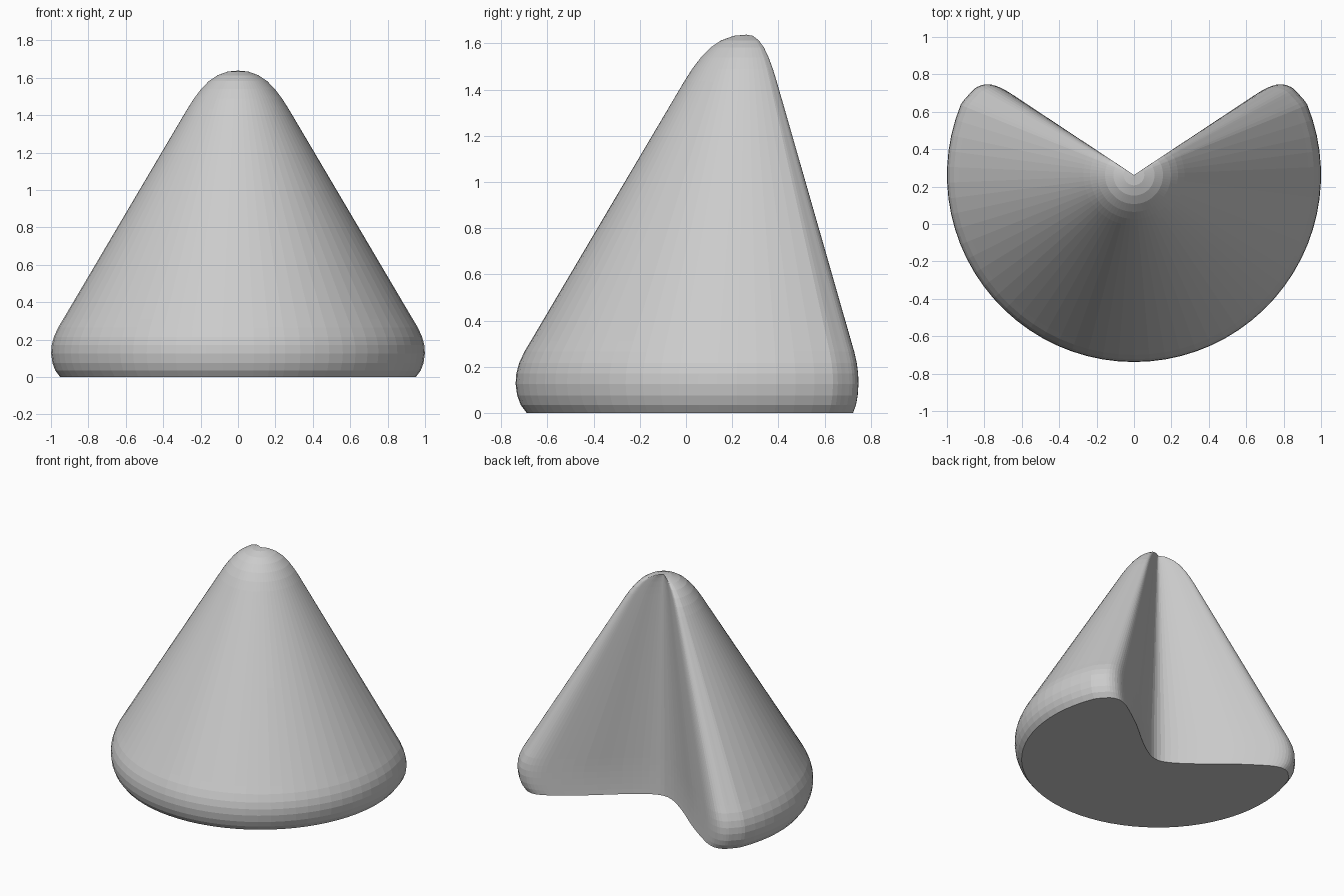
import bpy, bmesh, math
from mathutils import Vector

if "Cube" in bpy.data.objects:
    bpy.data.objects.remove(bpy.data.objects["Cube"])

AXIS = Vector((0.0, 0.262))   # cone axis / apex position in plan

# Right half of the notch, from its valley out over the rounded lobe
half = [(0, .25), (.10, .281), (.25, .385), (.45, .55), (.62, .672),
        (.71, .727), (.78, .747), (.84, .732), (.883, .692)]


def smooth(points, steps=3):
    """Catmull-Rom interpolation through the interior of a point list."""
    p = [Vector(q) for q in points]
    out = []
    for a, b, c, d in zip(p, p[1:], p[2:], p[3:]):
        for k in range(steps):
            t = k / steps
            out.append(.5 * (2 * b + (c - a) * t + (2 * a - 5 * b + 4 * c - d) * t * t
                             + (3 * b - a - 3 * c + d) * t ** 3))
    out.append(p[-2])
    return out


# Circular front part of the outline, clockwise from right lobe to left lobe
def circle(deg):
    a = math.radians(deg)
    return AXIS + Vector((math.cos(a), math.sin(a)))


START, N = 22, 46
arc = [circle(START - (180 + 2 * START) * i / N) for i in range(N + 1)]
mirrored = [(-x, y) for x, y in half[1:2]]
lobe = smooth(mirrored + half + [arc[0], arc[1]])
outline = lobe[:-1] + arc + [Vector((-v.x, v.y)) for v in reversed(lobe[1:-1])]

# Side profile: (scale of outline about the axis, height)
profile = [(.952, 0), (.978, .035), (.993, .075), (1, .125), (.997, .17),
           (.985, .215), (.962, .265), (.935, .31), (.60, .877), (.27, 1.435),
           (.235, 1.49), (.197, 1.54), (.155, 1.583), (.11, 1.613), (.055, 1.633)]

bm = bmesh.new()
rings = []
for s, z in profile:
    rings.append([bm.verts.new((*(AXIS + (p - AXIS) * s), z)) for p in outline])
n = len(outline)
for lo, hi in zip(rings, rings[1:]):
    for i in range(n):
        j = (i + 1) % n
        bm.faces.new((lo[i], lo[j], hi[j], hi[i]))
# Apex fan and flat underside
apex = bm.verts.new((*AXIS, 1.638))
for i in range(n):
    bm.faces.new((rings[-1][i], rings[-1][(i + 1) % n], apex))
bm.faces.new(rings[0])
bmesh.ops.recalc_face_normals(bm, faces=bm.faces)

mesh = bpy.data.meshes.new("notched_cone")
bm.to_mesh(mesh)
bm.free()
obj = bpy.data.objects.new("notched_cone", mesh)
bpy.context.collection.objects.link(obj)
